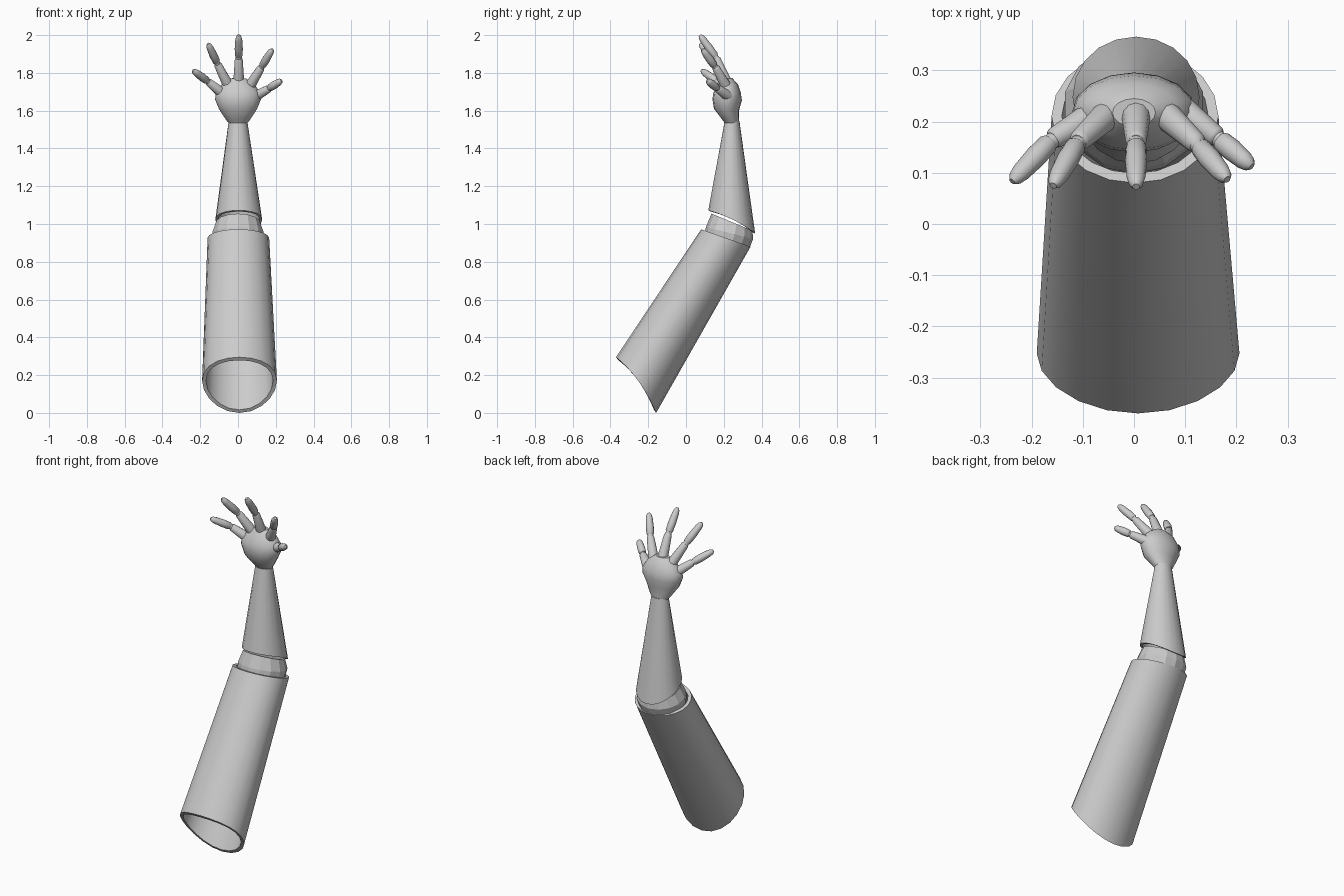
import bpy, math
from mathutils import Vector

if "Cube" in bpy.data.objects:
    bpy.data.objects.remove(bpy.data.objects["Cube"])


def finish(name, verts, faces, angle=35):
    me = bpy.data.meshes.new(name)
    me.from_pydata(verts, [], faces)
    ob = bpy.data.objects.new(name, me)
    bpy.context.collection.objects.link(ob)
    bpy.ops.object.select_all(action='DESELECT')
    ob.select_set(True)
    bpy.context.view_layer.objects.active = ob
    bpy.ops.object.mode_set(mode='EDIT')
    bpy.ops.mesh.select_all(action='SELECT')
    bpy.ops.mesh.normals_make_consistent(inside=False)
    bpy.ops.object.mode_set(mode='OBJECT')
    if angle:
        bpy.ops.object.shade_smooth_by_angle(angle=math.radians(angle))
    return ob


def skin(name, rings, closed=False, angle=35):
    """Bridge equal-sized rings; loop the ends together or cap them."""
    n, m = len(rings[0]), len(rings)
    verts = [v for r in rings for v in r]
    faces = []
    for i in range(m if closed else m - 1):
        k = (i + 1) % m
        for j in range(n):
            l = (j + 1) % n
            faces.append((i * n + j, i * n + l, k * n + l, k * n + j))
    if not closed:
        faces.append(tuple(range(n))[::-1])
        faces.append(tuple(range((m - 1) * n, m * n)))
    return finish(name, verts, faces, angle)


def oval(front, back, hx, cx=0.0, n=20, lift=0.0, inset=0.0):
    """Tilted oval given its front and back (y, z) points and half width."""
    f, b = Vector((0, *front)), Vector((0, *back))
    c, h = (f + b) / 2, (f - b) / 2
    h *= 1 - inset / h.length
    pts = []
    for i in range(n):
        a = 2 * math.pi * i / n
        p = c + h * math.cos(a) + Vector((cx + (hx - inset) * math.sin(a), 0, 0))
        p.z += lift * math.sin(a) ** 2
        p.y += 0.5 * lift * math.sin(a) ** 2
        pts.append(p)
    return pts


def sleeve(name, low, high, wall):
    """Open tube with wall thickness."""
    return skin(name, [oval(**low), oval(**high),
                       oval(**high, inset=wall), oval(**low, inset=wall)], True)


# upper arm and forearm shells
sleeve("upper_arm",
       dict(front=(-0.37, 0.295), back=(-0.158, 0.0), hx=0.198, cx=0.008, lift=0.022),
       dict(front=(0.08, 0.972), back=(0.342, 0.88), hx=0.163, cx=0.002), 0.02)
sleeve("forearm",
       dict(front=(0.118, 1.072), back=(0.366, 0.95), hx=0.124, cx=0.004, lift=0.012),
       dict(front=(0.203, 1.535), back=(0.283, 1.545), hx=0.05), 0.014)

# faceted elbow drum
skin("elbow_joint", [
    oval((0.13, 0.90), (0.31, 0.84), 0.105, n=14),
    oval((0.098, 0.945), (0.335, 0.87), 0.132, n=14),
    oval((0.106, 0.985), (0.355, 0.92), 0.138, n=14),
    oval((0.135, 1.055), (0.352, 0.965), 0.116, n=14)], angle=0)

# palm
skin("palm", [oval(f, b, hx, n=16) for f, b, hx in [
    ((0.212, 1.525), (0.278, 1.53), 0.045),
    ((0.19, 1.555), (0.28, 1.555), 0.066),
    ((0.148, 1.61), (0.282, 1.605), 0.1),
    ((0.14, 1.66), (0.296, 1.655), 0.121),
    ((0.145, 1.695), (0.29, 1.695), 0.119),
    ((0.165, 1.735), (0.275, 1.74), 0.088),
    ((0.19, 1.77), (0.245, 1.772), 0.042)]])


def rod(name, a, b, profile, n=12):
    """Turned piece along a-b; profile is (fraction, radius)."""
    a, b = Vector(a), Vector(b)
    q = (b - a).to_track_quat('Z', 'Y')
    rings = [[a.lerp(b, t) + q @ Vector((r * math.cos(2 * math.pi * i / n),
                                         r * math.sin(2 * math.pi * i / n), 0))
              for i in range(n)] for t, r in profile]
    return skin(name, rings)


# fingers: base, middle joint, tip
fingers = {
    "thumb": ((-0.08, 0.212, 1.69), (-0.160, 0.165, 1.755), (-0.238, 0.083, 1.813)),
    "index_finger": ((-0.05, 0.215, 1.73), (-0.110, 0.160, 1.850), (-0.158, 0.075, 1.955)),
    "middle_finger": ((0.004, 0.215, 1.75), (0.004, 0.160, 1.880), (0.004, 0.073, 2.0)),
    "ring_finger": ((0.06, 0.215, 1.725), (0.125, 0.155, 1.832), (0.182, 0.087, 1.925)),
    "little_finger": ((0.09, 0.225, 1.675), (0.165, 0.167, 1.718), (0.23, 0.112, 1.76)),
}
for name, (base, joint, tip) in fingers.items():
    rod(name + "_lower", base, joint, [(0, 0.029), (0.93, 0.021), (0.96, 0.019), (1, 0.015)])
    rod(name + "_joint", Vector(joint).lerp(Vector(base), 0.12),
        Vector(joint).lerp(Vector(tip), 0.15), [(0, 0.016), (1, 0.016)])
    rod(name + "_tip", joint, tip,
        [(0.06, 0.017), (0.1, 0.02), (0.4, 0.0215), (0.78, 0.0185), (0.92, 0.0145), (1, 0.007)])
